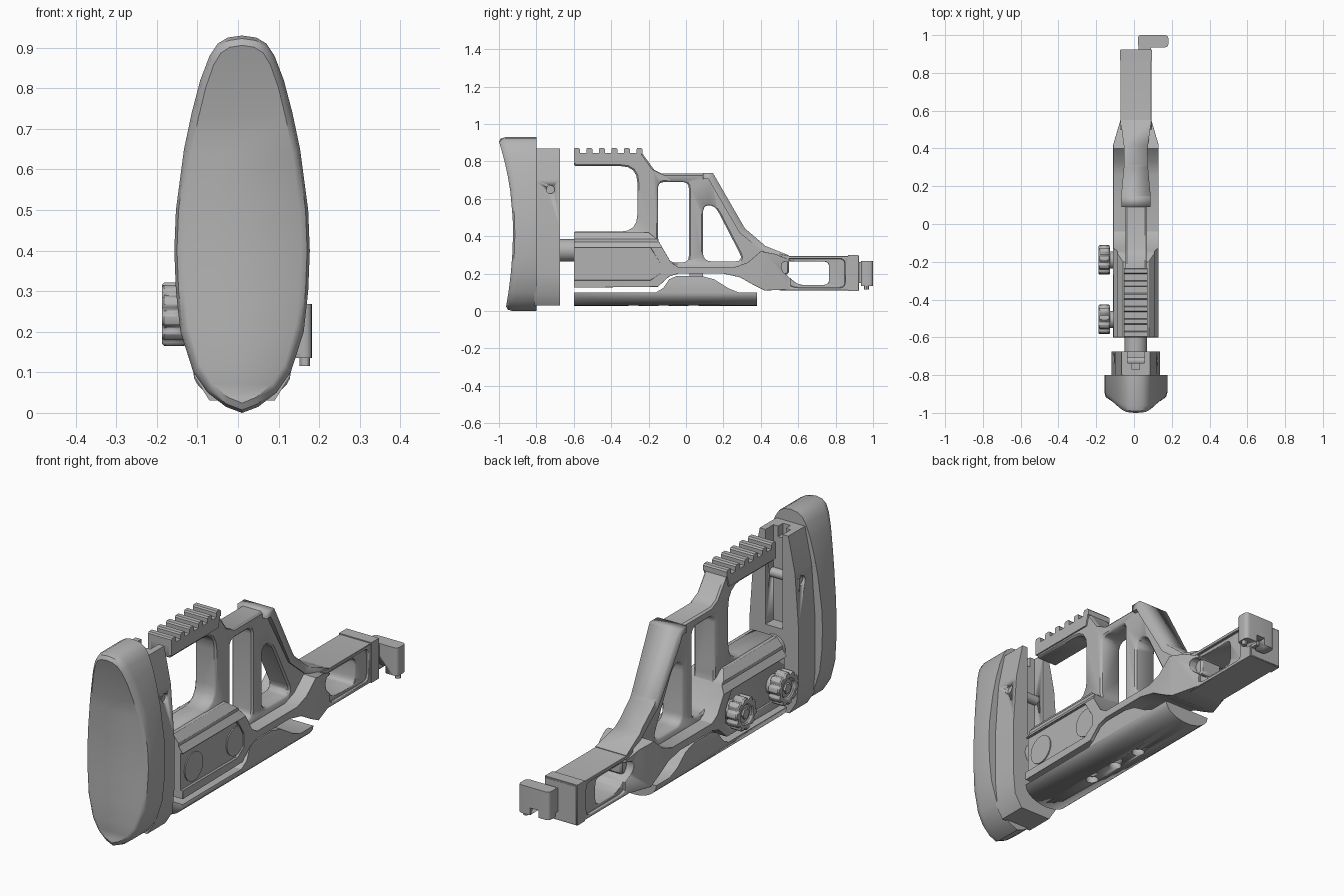
import bpy, bmesh, math
from mathutils import Vector

if "Cube" in bpy.data.objects:
    bpy.data.objects.remove(bpy.data.objects["Cube"])

CX = 0.01  # centre plane of the body

grey = bpy.data.materials.new("mid grey")
grey.use_nodes = True
colour = (0.45, 0.45, 0.45, 1)
grey.diffuse_color = colour
grey.node_tree.nodes["Principled BSDF"].inputs["Base Color"].default_value = colour


def finish(name, bm, smooth=30):
    bmesh.ops.recalc_face_normals(bm, faces=bm.faces)
    me = bpy.data.meshes.new(name)
    bm.to_mesh(me)
    bm.free()
    me.materials.append(grey)
    ob = bpy.data.objects.new(name, me)
    bpy.context.collection.objects.link(ob)
    select(ob)
    bpy.ops.object.shade_smooth_by_angle(angle=math.radians(smooth))
    return ob


def select(ob):
    bpy.ops.object.select_all(action="DESELECT")
    ob.select_set(True)
    bpy.context.view_layer.objects.active = ob


def rounded(pts, r, n=4):
    """Replace each corner of a closed outline by a small curve."""
    out = []
    for i, p in enumerate(pts):
        p, a, b = Vector(p), Vector(pts[i - 1]), Vector(pts[(i + 1) % len(pts)])
        s = p + (a - p).normalized() * min(r, (a - p).length * 0.45)
        e = p + (b - p).normalized() * min(r, (b - p).length * 0.45)
        for k in range(n + 1):
            t = k / n
            out.append(s * (1 - t) ** 2 + p * 2 * t * (1 - t) + e * t * t)
    return out


def prism(name, pts, lo, hi, axis="x"):
    """Extrude an outline: (y,z) along x, (x,z) along y, (x,y) along z."""
    place = {"x": lambda p, d: (d, p[0], p[1]),
             "y": lambda p, d: (p[0], d, p[1]),
             "z": lambda p, d: (p[0], p[1], d)}[axis]
    bm = bmesh.new()
    a, b = [[bm.verts.new(place(p, d)) for p in pts] for d in (lo, hi)]
    bm.faces.new(a)
    bm.faces.new(b)
    for i in range(len(pts)):
        bm.faces.new((a[i - 1], a[i], b[i], b[i - 1]))
    return finish(name, bm)


def slab(name, pts, hw):
    return prism(name, pts, CX - hw, CX + hw)


def rect(a, b, c, d):
    return [(a, c), (b, c), (b, d), (a, d)]


def box(name, x, y, z):
    return prism(name, rect(*y, *z), *x)


def circle(u, v, r, n=28):
    return [(u + r * math.cos(math.tau * i / n), v + r * math.sin(math.tau * i / n))
            for i in range(n)]


def boolean(ob, tool, op="DIFFERENCE"):
    select(ob)
    m = ob.modifiers.new("cut", "BOOLEAN")
    m.operation, m.object, m.solver = op, tool, "EXACT"
    bpy.ops.object.modifier_apply(modifier=m.name)
    bpy.data.objects.remove(tool)


def bevel(ob, width, angle=40):
    m = ob.modifiers.new("edge", "BEVEL")
    m.width, m.segments, m.limit_method = width, 1, "ANGLE"
    m.angle_limit = math.radians(angle)


# Butt pad: egg outline, scooped face
half = [(.925, .035), (.91, .06), (.88, .08), (.82, .103), (.74, .124), (.65, .143),
        (.5, .163), (.4, .167), (.3, .163), (.2, .152), (.1, .12), (.05, .085), (.015, .04)]


def face_y(z):
    return -0.925 - (0.075 if z > 0.43 else 0.05) * ((z - 0.43) / 0.5) ** 2


bm = bmesh.new()
rings = []
for s, level in ((1, None), (1, 0.035), (0.96, 0.01), (0.87, 0)):
    outline = [(0, .93)] + half + [(0, 0)] + [(-w, z) for z, w in reversed(half)]
    outline = [(p[1], p[0]) if 0 < i <= len(half) else p for i, p in enumerate(outline)]
    ring = []
    for x, z in outline:
        zs = 0.465 + (z - 0.465) * (1 - (1 - s) * 0.4)
        y = -0.8 if level is None else face_y(z) + level
        ring.append(bm.verts.new((CX + x * s, y, zs)))
    rings.append(ring)
for a, b in zip(rings, rings[1:]):
    for i in range(len(a)):
        bm.faces.new((a[i - 1], a[i], b[i], b[i - 1]))
bm.faces.new(rings[0])
r, n = rings[-1], len(rings[-1])
bm.faces.new((r[0], r[1], r[-1]))
for i in range(1, n // 2 - 1):
    bm.faces.new((r[i], r[i + 1], r[n - i - 1], r[n - i]))
bm.faces.new((r[n // 2 - 1], r[n // 2], r[n // 2 + 1]))
finish("butt_pad", bm, 40)

# Pad carrier with vertical guide channel
side = [(.08, .03), (.118, .09), (.128, .2), (.128, .45), (.11, .7), (.075, .87)]
carrier = prism("pad_carrier", [(CX + x, z) for x, z in side]
                + [(CX - x, z) for x, z in reversed(side)], -0.81, -0.675, "y")
boolean(carrier, box("channel", (CX - .045, CX + .045), (-.735, -.6), (.42, .95)))
boolean(carrier, box("top_notch", (CX - .02, CX + .02), (-.77, -.6), (.82, .95)))
boolean(carrier, slab("pin_hole", circle(-.725, .65, .022), .2))
slab("carrier_pin", circle(-.725, .65, .022), .1)
prism("adjust_rod", circle(CX, .325, .06), -0.74, -0.5, "y")

# Skeleton frame with openings
frame = slab("frame", [
    (-.6, .13), (-.6, .845), (-.235, .845), (-.17, .755), (-.13, .735), (.14, .735),
    (.31, .44), (.36, .385), (.42, .345), (.48, .315), (.55, .295), (.55, .2), (.4, .15),
    (.3, .2), (-.08, .2), (-.16, .13)], .055)
openings = [
    rounded([(-.7, .425), (-.26, .425), (-.26, .775), (-.7, .775)], .09),
    rounded([(-.15, .69), (.015, .69), (.015, .26), (-.09, .26), (-.15, .37)], .035),
    rounded([(.09, .265), (.09, .565), (.155, .565), (.31, .265)], .05)]
for pts in openings:
    boolean(frame, slab("opening", pts, .3))
bevel(frame, .008)

# Flared cap along the sloping spine
cap = slab("spine_cap", [(.09, .737), (.145, .737), (.315, .442), (.425, .348), (.55, .298),
                         (.55, .26), (.4, .325), (.285, .42), (.12, .705), (.09, .705)], .1)
boolean(cap, prism("cap_plan", [(CX + s * x, y) for s, row in (
    (1, [(.075, 0), (.078, .15), (.064, .3), (.062, .4), (.083, .56)]),
    (-1, [(.083, .56), (.062, .4), (.064, .3), (.078, .15), (.075, 0)]))
    for x, y in row], 0, 1, "z"), "INTERSECT")

# Top rail and its teeth
slab("rail_base", [(-.6, .79), (-.6, .845), (-.235, .845), (-.25, .79)], .062)
for i in range(6):
    y = -.6 + i * .067
    slab("rail_tooth", [(y, .84), (y, .865), (y + .005, .872), (y + .027, .872),
                        (y + .033, .865), (y + .033, .84)], .062)

# Wide lower body: side outline trimmed by its section and plan
body = slab("lower_body", [
    (-.6, .125), (-.6, .42), (-.2, .42), (-.15, .38), (-.08, .26), (-.04, .235), (.26, .235),
    (.33, .26), (.4, .32), (.48, .305), (.56, .27), (.56, .115), (.42, .11), (.36, .14),
    (.29, .18), (.2, .2), (-.04, .2), (-.09, .185), (-.15, .13)], .12)
boolean(body, prism("section", [(CX + s * x, z) for s, row in (
    (1, [(.12, 0), (.12, .34), (.098, .37), (.098, .385), (.06, .43)]),
    (-1, [(.06, .43), (.098, .385), (.098, .37), (.12, .34), (.12, 0)]))
    for x, z in row], -1, 1, "y"), "INTERSECT")
boolean(body, prism("plan", [(CX + .12, -1), (CX + .12, .42), (CX + .082, .55), (CX + .082, .7),
                             (CX - .082, .7), (CX - .082, .55), (CX - .12, .42), (CX - .12, -1)],
                    0, 1, "z"), "INTERSECT")
panel = [(-.7, .165), (-.19, .165), (-.14, .2), (-.14, .26), (-.19, .34), (-.7, .34)]
for s in (1, -1):
    a, b = sorted((CX + s * .108, CX + s * .2))
    boolean(body, prism("panel", panel, a, b))
boolean(body, prism("arm_window_clear", rounded(
    [(.51, .265), (.765, .265), (.765, .14), (.6, .14), (.51, .215)], .03), -.3, .3))
bevel(body, .008)

# Rear arm with window
window = rounded([(.51, .265), (.765, .265), (.765, .14), (.6, .14), (.51, .215)], .03)
arm = slab("rear_arm", [(.5, .11), (.5, .305), (.55, .295), (.925, .295), (.925, .11)], .082)
boolean(arm, slab("window", window, .3))
recess = rounded([(.48, .28), (.85, .28), (.85, .125), (.57, .125), (.48, .2)], .03)
for s in (1, -1):
    a, b = sorted((CX + s * .07, CX + s * .2))
    boolean(arm, prism("recess", recess, a, b))
bevel(arm, .006)
slab("arm_end_block", rect(.865, .922, .108, .3), .085)

# Folding latch at the end
latch = prism("latch", rounded(rect(.02, .182, .935, 1), .02), .135, .268, "z")
boolean(latch, box("latch_notch", (.075, .12), (.9, 1.1), (.1, .17)))
box("latch_link", (.025, .09), (.9, .96), (.15, .262))
prism("latch_pin", circle(.165, .965, .013, 12), .115, .15, "z")

# Rounded lower guard with hump and three holes
guard = slab("lower_guard", [
    (-.6, .02), (-.6, .1), (-.16, .1), (-.12, .125), (-.09, .17), (-.05, .188), (.08, .188),
    (.15, .17), (.23, .12), (.28, .1), (.38, .1), (.38, .02)], .13)
arc = [(CX + .12 * math.cos(t), .098 + .07 * math.sin(t))
       for t in [math.pi * (1 + i / 16) for i in range(17)]]
boolean(guard, prism("guard_section", arc + [(CX + .12, .13), (CX + .1, .25), (CX - .1, .25),
                     (CX - .12, .13)], -1, 1, "y"), "INTERSECT")
for y in (-.28, -.12, .04):
    boolean(guard, prism("guard_hole", circle(CX, y, .028, 20), 0, .06, "z"))
box("guard_mount", (CX - .04, CX + .04), (.02, .09), (.15, .22))

# Side discs and clamp knobs
for y in (-.19, -.505):
    prism("side_disc", circle(y, .243, .068), CX + .1, CX + .113)
    prism("knob_neck", circle(y, .243, .045), -.14, -.08)
    teeth = 10
    grip = []
    for i in range(teeth):
        for f, rad in ((.0, .078), (.3, .079), (.6, .078), (.68, .069), (.92, .069)):
            t = math.tau * (i + f) / teeth
            grip.append((y + rad * math.cos(t), .243 + rad * math.sin(t)))
    knob = prism("clamp_knob", grip, -.187, -.128)
    boolean(knob, prism("knob_dish", circle(y, .243, .045), -.25, -.175))
    bevel(knob, .005, 60)
    prism("knob_screw", circle(y, .243, .025, 6), -.184, -.13)
